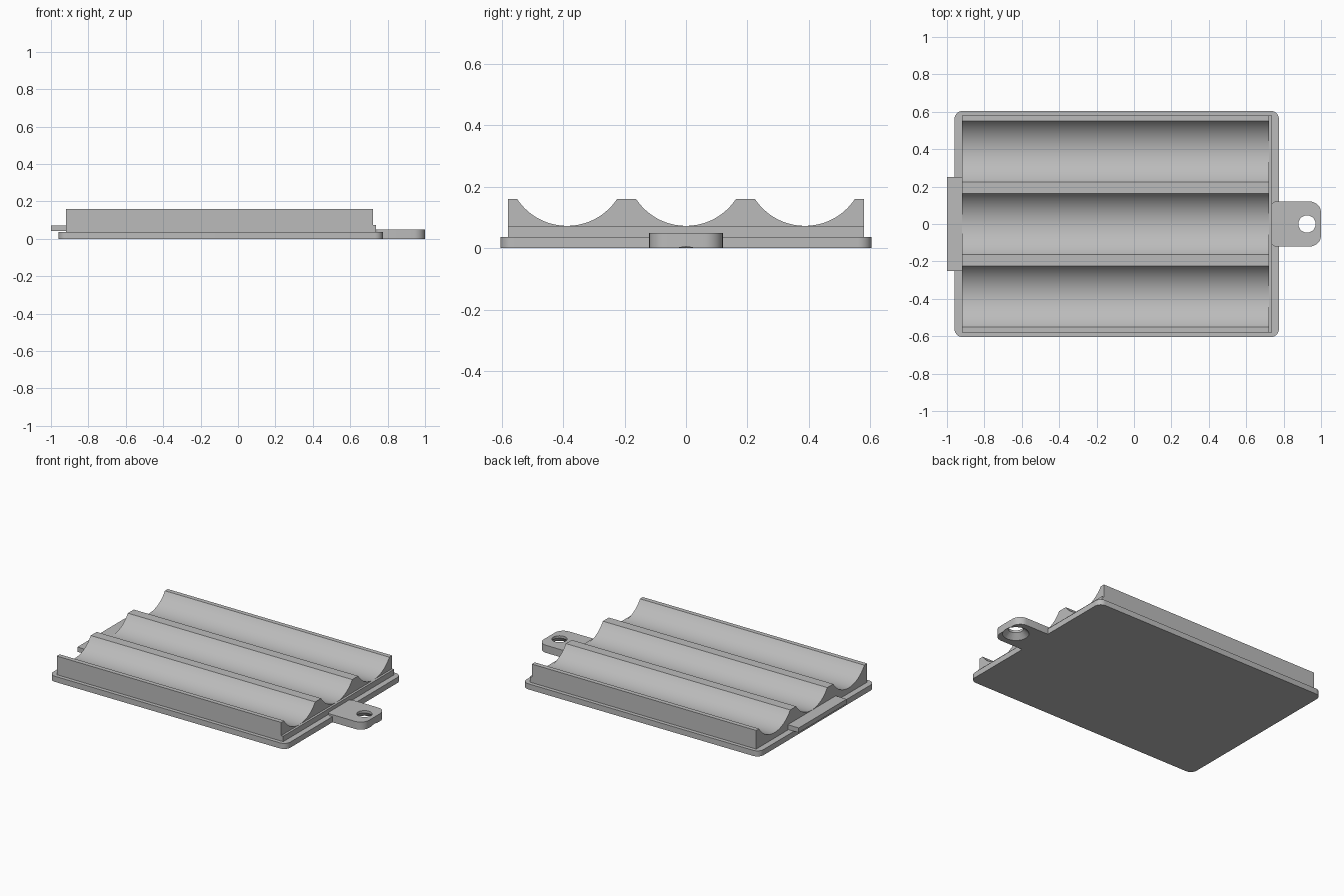
import bpy, bmesh, math

if "Cube" in bpy.data.objects:
    bpy.data.objects.remove(bpy.data.objects["Cube"])

# One grey plastic for the whole cover
grey = bpy.data.materials.new("grey plastic")
grey.use_nodes = True
colour = (0.5, 0.5, 0.5, 1)
grey.diffuse_color = colour
grey.node_tree.nodes["Principled BSDF"].inputs["Base Color"].default_value = colour


def extrude(name, outline, step):
    """Prism: a closed outline of 3D points swept along a vector."""
    bm = bmesh.new()
    face = bm.faces.new([bm.verts.new(p) for p in outline])
    swept = bmesh.ops.extrude_face_region(bm, geom=[face])["geom"]
    verts = [g for g in swept if isinstance(g, bmesh.types.BMVert)]
    bmesh.ops.translate(bm, verts=verts, vec=step)
    bmesh.ops.recalc_face_normals(bm, faces=bm.faces)
    mesh = bpy.data.meshes.new(name)
    bm.to_mesh(mesh)
    bm.free()
    mesh.materials.append(grey)
    obj = bpy.data.objects.new(name, mesh)
    bpy.context.collection.objects.link(obj)
    return obj


def smooth(obj):
    bpy.ops.object.select_all(action="DESELECT")
    obj.select_set(True)
    bpy.context.view_layer.objects.active = obj
    bpy.ops.object.shade_smooth_by_angle(angle=math.radians(30))


def slab(name, x0, x1, half_y, z0, z1, r_left=0, r_right=0, steps=8):
    """Plate with its own corner radius at each x end."""
    pts = []
    for sx, sy, start in ((1, 1, 0), (-1, 1, 90), (-1, -1, 180), (1, -1, 270)):
        r = r_right if sx > 0 else r_left
        cx = x1 - r if sx > 0 else x0 + r
        for i in range(steps + 1 if r else 1):
            a = math.radians(start + 90 * i / steps)
            pts.append((cx + r * math.cos(a), sy * (half_y - r) + r * math.sin(a), z0))
    obj = extrude(name, pts, (0, 0, z1 - z0))
    smooth(obj)
    return obj


# Base flange, ledge and the latch lip
slab("base_plate", -0.96, 0.775, 0.605, 0, 0.037, 0.045, 0.045)
slab("ledge", -0.92, 0.737, 0.58, 0.03, 0.073)
slab("latch_lip", -1.0, -0.90, 0.25, 0.041, 0.072)

# Cradle block: three round troughs across the top
top, floor, half_width, pitch = 0.16, 0.073, 0.1625, 0.3875
depth = top - floor
radius = (half_width ** 2 + depth ** 2) / (2 * depth)
sweep = math.asin(half_width / radius)
profile = [(-0.92, -0.58, 0.035), (-0.92, -0.58, top)]
for k in (-1, 0, 1):
    for i in range(33):
        a = sweep * (i / 16 - 1)
        profile.append((-0.92, k * pitch + radius * math.sin(a),
                        floor + radius * (1 - math.cos(a))))
profile += [(-0.92, 0.58, top), (-0.92, 0.58, 0.035)]
smooth(extrude("battery_cradles", profile, (1.642, 0, 0)))

# Screw tab with a countersunk hole
tab = slab("screw_tab", 0.737, 1.0, 0.12, 0, 0.05, 0.02, 0.06)


def cutter(r_bottom, r_top, z0, z1):
    bpy.ops.mesh.primitive_cone_add(vertices=40, radius1=r_bottom, radius2=r_top,
                                    depth=z1 - z0, location=(0.925, 0, (z0 + z1) / 2))
    obj = bpy.context.object
    obj.name = "hole_cutter"
    obj.hide_render = True
    obj.data.materials.append(grey)
    return obj


for args in ((0.046, 0.046, -0.1, 0.1), (0.09, 0.04, -0.01, 0.04)):
    tool = cutter(*args)
    bpy.context.view_layer.objects.active = tab
    mod = tab.modifiers.new("hole", "BOOLEAN")
    mod.operation = "DIFFERENCE"
    mod.solver = "EXACT"
    mod.object = tool
    bpy.ops.object.modifier_move_to_index(modifier=mod.name, index=0)
    bpy.ops.object.modifier_apply(modifier=mod.name)
    bpy.data.objects.remove(tool)
smooth(tab)
